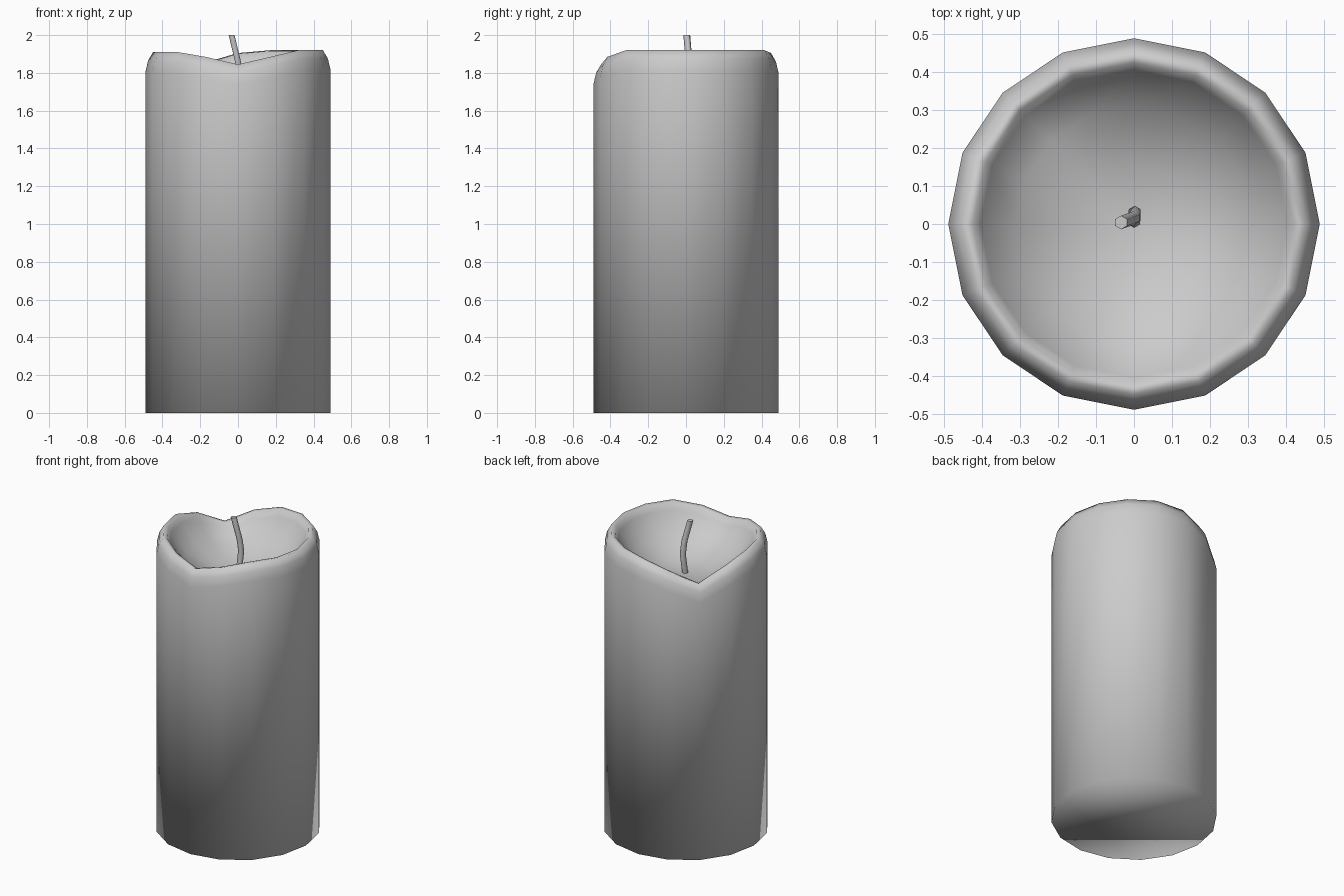
import bpy, bmesh, math
from mathutils import Vector

if "Cube" in bpy.data.objects:
    bpy.data.objects.remove(bpy.data.objects["Cube"])


def bridge(bm, a, b):
    n = len(a)
    for i in range(n):
        j = (i + 1) % n
        bm.faces.new((a[i], a[j], b[j], b[i]))


def finish(bm, name):
    bmesh.ops.recalc_face_normals(bm, faces=bm.faces)
    for f in bm.faces:
        f.smooth = True
    mesh = bpy.data.meshes.new(name)
    bm.to_mesh(mesh)
    bm.free()
    obj = bpy.data.objects.new(name, mesh)
    bpy.context.collection.objects.link(obj)
    return obj


# Wax body: 16 sides, rim height varies around the circle (from +x, anticlockwise)
SIDES = 16
rim = [1.92, 1.92, 1.92, 1.92, 1.905, 1.855, 1.78, 1.865,
       1.91, 1.91, 1.91, 1.885, 1.845, 1.885, 1.92, 1.92]
# (radius, offset, follow): z = follow * rim height + offset
profile = [(0.49, 0.0, 0), (0.49, -0.105, 1), (0.476, -0.045, 1),
           (0.45, 0.0, 1), (0.425, -0.005, 1), (0.405, -0.045, 1),
           (0.31, 1.12, 0.33), (0.16, 1.675, 0)]
bm = bmesh.new()
rings = []
for r, off, follow in profile:
    ring = []
    for i, h in enumerate(rim):
        a = 2 * math.pi * i / SIDES
        ring.append(bm.verts.new((r * math.cos(a), r * math.sin(a), off + follow * h)))
    rings.append(ring)
for lower, upper in zip(rings, rings[1:]):
    bridge(bm, lower, upper)
bm.faces.new(rings[0])
# Melted pool centre
centre = bm.verts.new((0, 0, 1.65))
for i in range(SIDES):
    bm.faces.new((rings[-1][i], rings[-1][(i + 1) % SIDES], centre))
finish(bm, "wax_body")

# Bent wick
path = [(0, 0.005, 1.63), (0.002, 0.03, 1.78), (0, 0.016, 1.86), (-0.034, 0.004, 2.0)]
bm = bmesh.new()
rings = []
for p in path:
    ring = []
    for k in range(6):
        a = math.pi / 6 + k * math.pi / 3
        ring.append(bm.verts.new(Vector(p) + Vector((0.018 * math.cos(a), 0.018 * math.sin(a), 0))))
    rings.append(ring)
for lower, upper in zip(rings, rings[1:]):
    bridge(bm, lower, upper)
bm.faces.new(rings[0])
bm.faces.new(rings[-1])
wick = finish(bm, "wick")
bpy.context.view_layer.objects.active = wick
wick.select_set(True)
bpy.ops.object.shade_smooth_by_angle(angle=math.radians(65))
